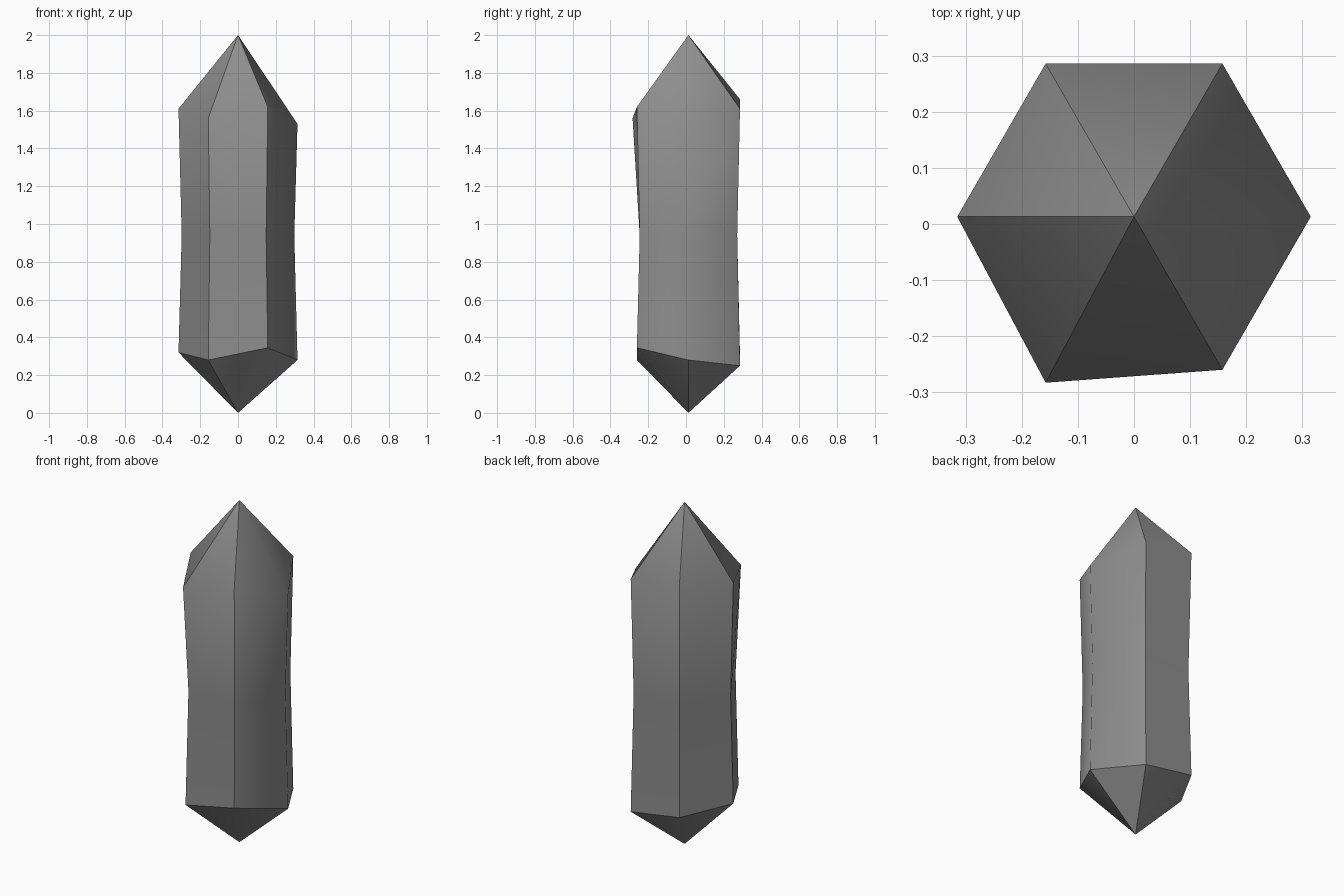
import bpy
import bmesh
from math import cos, sin, pi

cube = bpy.data.objects.get("Cube")
if cube:
    bpy.data.objects.remove(cube, do_unlink=True)

SIDES = 6
CENTRE_Y = 0.013

# Grey stone material
stone = bpy.data.materials.new("grey_stone")
stone.use_nodes = True
grey = (0.27, 0.27, 0.27, 1.0)
stone.diffuse_color = grey
stone.node_tree.nodes["Principled BSDF"].inputs["Base Color"].default_value = grey

# Corner heights run counter-clockwise from +x
low_heights = (0.28, 0.25, 0.30, 0.32, 0.28, 0.345)
high_heights = (1.53, 1.61, 1.66, 1.61, 1.56, 1.62)

bm = bmesh.new()


def ring(radius, heights):
    """Six corners of a hexagon, each at its own height."""
    return [bm.verts.new((radius * cos(i * pi / 3),
                          CENTRE_Y + radius * sin(i * pi / 3), z))
            for i, z in enumerate(heights)]


# Slightly waisted shaft between two pointed ends
bottom_tip = bm.verts.new((0, CENTRE_Y, 0))
low = ring(0.315, low_heights)
waist = ring(0.298, [0.94] * SIDES)
high = ring(0.315, high_heights)
top_tip = bm.verts.new((0, CENTRE_Y, 2))
high[4].co.y -= 0.023  # one corner leans outwards

for i in range(SIDES):
    j = (i + 1) % SIDES
    bm.faces.new((bottom_tip, low[j], low[i]))
    bm.faces.new((low[i], low[j], waist[j], waist[i]))
    bm.faces.new((waist[i], waist[j], high[j], high[i]))
    bm.faces.new((high[i], high[j], top_tip))
bmesh.ops.recalc_face_normals(bm, faces=bm.faces)

for face in bm.faces:
    face.smooth = True


def crease(a, b):
    bm.edges.get((a, b)).smooth = False


# Sharp facet edges; a few soft edges are left between facets
for i in range(SIDES):
    crease(low[i], low[(i + 1) % SIDES])
    if i not in (2, 5):
        crease(bottom_tip, low[i])
    if i != 0:
        crease(low[i], waist[i])
        crease(waist[i], high[i])
        crease(high[i], top_tip)

mesh = bpy.data.meshes.new("crystal")
bm.to_mesh(mesh)
bm.free()
mesh.materials.append(stone)
crystal = bpy.data.objects.new("crystal", mesh)
bpy.context.collection.objects.link(crystal)
